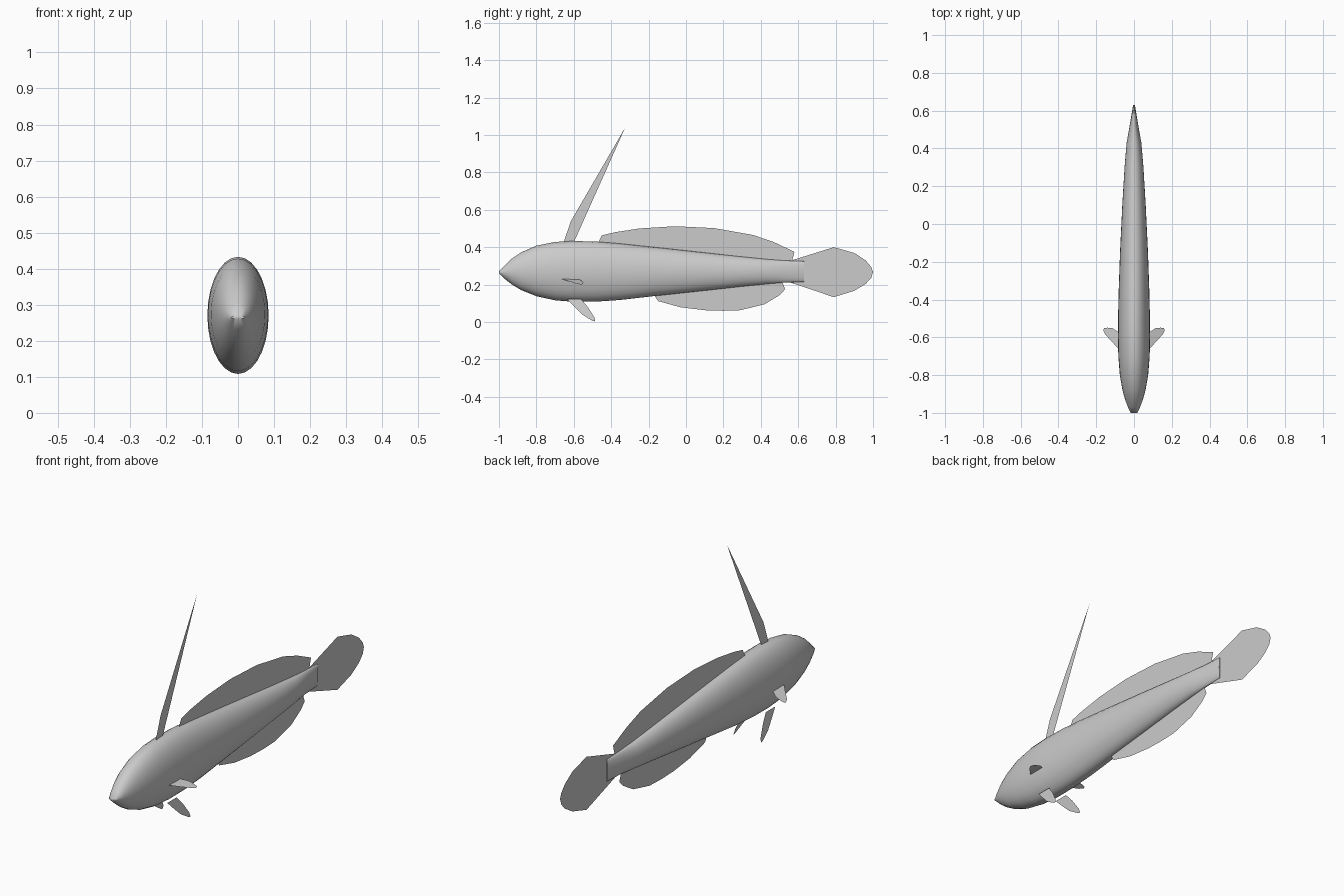
import bpy
import bmesh
from math import cos, sin, tau, radians

if "Cube" in bpy.data.objects:
    bpy.data.objects.remove(bpy.data.objects["Cube"], do_unlink=True)

grey = bpy.data.materials.new("light_grey")
grey.use_nodes = True
COLOUR = (0.6, 0.6, 0.6, 1)
grey.diffuse_color = COLOUR
grey.node_tree.nodes["Principled BSDF"].inputs["Base Color"].default_value = COLOUR


def finish(name, bm):
    mesh = bpy.data.meshes.new(name)
    bm.to_mesh(mesh)
    bm.free()
    mesh.materials.append(grey)
    obj = bpy.data.objects.new(name, mesh)
    bpy.context.collection.objects.link(obj)
    return obj


def sheet(name, outline):
    """Flat membrane from an outline of 3D points."""
    bm = bmesh.new()
    face = bm.faces.new([bm.verts.new(p) for p in outline])
    bmesh.ops.triangulate(bm, faces=[face])
    return finish(name, bm)


def median_fin(name, outline):
    return sheet(name, [(0, y, z) for y, z in outline])


def paired_fin(name, outline):
    for side, sign in (("left", 1), ("right", -1)):
        sheet(side + "_" + name, [(sign * x, y, z) for x, y, z in outline])


# Body: elliptical sections (y, bottom, top, half width) from snout to tail root
SECTIONS = [
    (-1.0, .260, .270, .018), (-.97, .231, .302, .032), (-.93, .200, .340, .047),
    (-.88, .170, .373, .061), (-.80, .138, .408, .075), (-.70, .116, .428, .083),
    (-.60, .108, .433, .085), (-.48, .109, .430, .084), (-.35, .118, .419, .081),
    (-.15, .141, .398, .074), (.10, .168, .371, .062), (.30, .190, .349, .050),
    (.43, .203, .336, .039), (.52, .211, .329, .023), (.63, .214, .325, .005),
]
SIDES = 28
bm = bmesh.new()
rings = []
for y, low, high, half in SECTIONS:
    mid, tall = (low + high) / 2, (high - low) / 2
    rings.append([bm.verts.new((half * cos(tau * i / SIDES), y,
                                mid + tall * sin(tau * i / SIDES)))
                  for i in range(SIDES)])
for a, b in zip(rings, rings[1:]):
    for i in range(SIDES):
        j = (i + 1) % SIDES
        bm.faces.new((a[i], a[j], b[j], b[i]))
bm.faces.new(rings[0])
bm.faces.new(rings[-1])
bmesh.ops.recalc_face_normals(bm, faces=bm.faces)
body = finish("body", bm)
bpy.context.view_layer.objects.active = body
body.select_set(True)
bpy.ops.object.shade_smooth_by_angle(angle=radians(50))

# Fins on the centre line
median_fin("dorsal_spine", [
    (-.655, .425), (-.615, .54), (-.325, 1.04), (-.545, .575), (-.60, .425)])
median_fin("dorsal_fin", [
    (-.47, .425), (-.45, .463), (-.38, .480), (-.25, .500), (-.06, .512),
    (.15, .502), (.36, .465), (.47, .427), (.58, .375), (.565, .32),
    (.30, .345), (-.15, .394)])
median_fin("anal_fin", [
    (-.17, .145), (-.15, .112), (-.03, .079), (.10, .063), (.20, .060),
    (.29, .063), (.42, .095), (.50, .143), (.53, .175), (.515, .215),
    (.30, .194), (.10, .172)])
median_fin("tail_fin", [
    (.55, .325), (.79, .400), (.90, .369), (.96, .330), (.99, .295),
    (1.0, .268), (.99, .235), (.96, .203), (.90, .167), (.79, .133), (.55, .214)])

# Paired fins
paired_fin("pectoral_fin", [
    (x, y, .228 - .34 * (x - .083)) for x, y in (
        (.07, -.672), (.083, -.66), (.12, -.62), (.152, -.585), (.163, -.562),
        (.158, -.551), (.14, -.549), (.115, -.551), (.083, -.572), (.07, -.58))])
paired_fin("pelvic_fin", [
    (.052 + .21 * (.12 - z), y, z) for y, z in (
        (-.635, .122), (-.60, .085), (-.555, .040), (-.50, .006), (-.485, .003),
        (-.49, .025), (-.525, .080), (-.56, .122))])
